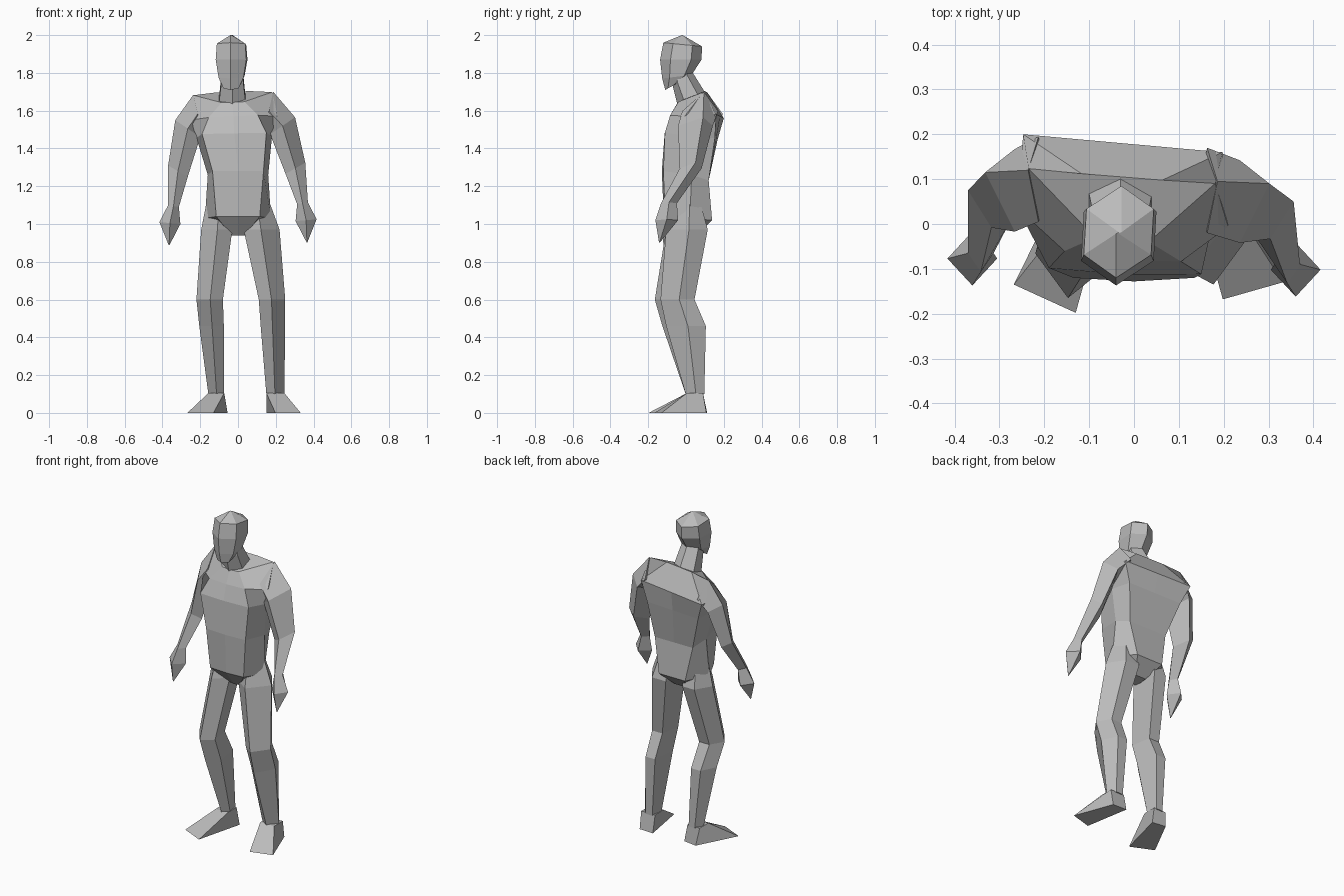
import bpy, bmesh, math
from mathutils import Vector

if "Cube" in bpy.data.objects:
    bpy.data.objects.remove(bpy.data.objects["Cube"], do_unlink=True)

grey = bpy.data.materials.new("plain grey")
grey.use_nodes = True
GREY = (0.5, 0.5, 0.5, 1)
grey.diffuse_color = GREY
grey.node_tree.nodes["Principled BSDF"].inputs["Base Color"].default_value = GREY


def loft(name, rings):
    """Skin a list of point rings into one closed, flat-shaded object."""
    bm = bmesh.new()
    loops = [[bm.verts.new(p) for p in ring] for ring in rings]
    for low, high in zip(loops, loops[1:]):
        for i in range(len(low)):
            j = (i + 1) % len(low)
            bm.faces.new((low[i], low[j], high[j], high[i]))
    bm.faces.new(loops[0])
    bm.faces.new(loops[-1])
    bmesh.ops.remove_doubles(bm, verts=bm.verts, dist=0.0005)
    bmesh.ops.recalc_face_normals(bm, faces=bm.faces)
    mesh = bpy.data.meshes.new(name)
    bm.to_mesh(mesh)
    bm.free()
    mesh.materials.append(grey)
    obj = bpy.data.objects.new(name, mesh)
    bpy.context.collection.objects.link(obj)
    return obj


def diamond(centre, u, v):
    """Four points at +-u and +-v."""
    c, u, v = Vector(centre), Vector(u), Vector(v)
    return [c + u, c + v, c - u, c - v]


def hexagon(centre, u, v):
    """Six points: two at +-u, and two pairs reaching +-v."""
    c, u, v = Vector(centre), Vector(u), Vector(v)
    points = []
    for i in range(6):
        a = math.pi * i / 3
        points.append(c + u * math.cos(a) + v * math.sin(a) / math.sin(math.pi / 3))
    return points


def torso_ring(cx, yaw, front, side, back):
    """Eight points, from (half width, y, z) for front, side and back."""
    fw, fy, fz = front
    right = [(-w, y, z) for w, y, z in (front, side, back)]
    left = [(-x, y, z) for x, y, z in reversed(right)]
    ring = [(0, fy - 0.008, fz)] + right + [(0, back[1], back[2])] + left
    return [(x + cx, y - yaw * x, z + yaw * x / 2) for x, y, z in ring]


def leg_ring(inner, outer, front, back, z):
    """Five points: shin ridge, inner front, two at the back, outer side."""
    outline = [(0.48, 0), (0, 0.3), (0.15, 1), (0.65, 1), (1, 0.55)]
    return [(inner + s * (outer - inner), front + t * (back - front), z)
            for s, t in outline]


# Torso, from crotch to collar, turning slightly towards the top
loft("torso", [
    torso_ring(0, 0, (0.035, -0.03, 0.94), (0.04, 0.01, 0.94), (0.035, 0.06, 0.94)),
    torso_ring(0, 0, (0.115, -0.11, 1.04), (0.175, 0.02, 1.03), (0.09, 0.138, 1.02)),
    torso_ring(0, 0, (0.135, -0.12, 1.28), (0.16, 0.03, 1.26), (0.13, 0.12, 1.23)),
    torso_ring(-0.02, 0.04, (0.17, -0.105, 1.48), (0.2, 0.03, 1.46), (0.18, 0.16, 1.45)),
    torso_ring(-0.025, 0.09, (0.13, -0.072, 1.57), (0.235, 0.015, 1.56), (0.222, 0.18, 1.57)),
    torso_ring(-0.027, 0.08, (0.06, -0.035, 1.645), (0.208, 0.107, 1.69), (0.09, 0.105, 1.7)),
])

# Neck leaning forward into the head
loft("neck", [
    hexagon((-0.03, 0.03, 1.66), (0, -0.075, -0.03), (0.07, 0, 0)),
    hexagon((-0.03, -0.02, 1.77), (0, -0.05, -0.04), (0.058, 0, 0)),
    hexagon((-0.03, -0.02, 1.83), (0, -0.04, 0), (0.05, 0, 0)),
])

# Faceted head, from chin to crown
head = [  # front y, front z, back y, back z, half width
    (-0.11, 1.71, -0.055, 1.74, 0.04),
    (-0.126, 1.77, 0.03, 1.79, 0.066),
    (-0.137, 1.87, 0.082, 1.87, 0.081),
    (-0.12, 1.96, 0.085, 1.94, 0.075),
    (-0.022, 2.0, -0.018, 2.0, 0.002),
]
loft("head", [
    hexagon((-0.034, (fy + by) / 2, (fz + bz) / 2),
            (-0.006, (fy - by) / 2, (fz - bz) / 2), (w, 0, 0))
    for fy, fz, by, bz, w in head])

# Arms, from shoulder to fingertips
arm = [  # outer x, outer z, inner x, inner z, y, half depth, outward sweep back
    (0.236, 1.685, 0.19, 1.48, 0.1, 0.095, 0.02),
    (0.332, 1.55, 0.2, 1.46, 0.075, 0.092, 0.04),
    (0.37, 1.31, 0.266, 1.25, 0.05, 0.058, 0.025),
    (0.37, 1.1, 0.313, 1.09, -0.065, 0.042, 0),
    (0.416, 1.01, 0.305, 1.0, -0.077, 0.06, 0),
    (0.367, 0.888, 0.363, 0.888, -0.115, 0.003, 0),
]
left_pull = (0.05, 0.03, 0.014, 0, 0, 0)
for name, side in (("right_arm", -1), ("left_arm", 1)):
    rings = []
    for (ox, oz, ix, iz, y, depth, sweep), pull in zip(arm, left_pull):
        if side > 0:
            ox, ix, y = ox - pull, ix - pull, y - 0.025
            oz, iz = oz + 0.015, iz + 0.015
        rings.append(diamond((side * (ox + ix) / 2, y, (oz + iz) / 2),
                             (side * (ox - ix) / 2, sweep, (oz - iz) / 2),
                             (0, depth, 0)))
    loft(name, rings)

# Legs, ridged along the shin, from hip to ankle
leg = [(-0.05, 0.075, 1.12), (-0.105, 0.115, 0.97), (-0.165, 0.015, 0.6),
       (-0.125, 0.085, 0.46), (-0.002, 0.097, 0.1)]  # front y, back y, z
leg_sides = {  # inner x, outer x and backward shift at each level
    "right_leg": ((-0.04, -0.165, 0), (-0.03, -0.195, 0), (-0.08, -0.22, 0),
                  (-0.075, -0.205, 0), (-0.073, -0.157, 0)),
    "left_leg": ((0.04, 0.165, 0), (0.03, 0.22, 0), (0.11, 0.25, 0.03),
                 (0.12, 0.25, 0.02), (0.15, 0.245, 0)),
}
for name, spans in leg_sides.items():
    loft(name, [leg_ring(a, b, f + dy, k + dy, z)
                for (a, b, dy), (f, k, z) in zip(spans, leg)])

# Wedge feet, splayed outwards: ankle above a flat sole
feet = {  # ankle inner and outer x, sole corners
    "right_foot": ((-0.073, -0.157),
                   ((-0.13, -0.198), (-0.268, -0.135), (-0.142, 0.108), (-0.055, 0.095))),
    "left_foot": ((0.15, 0.245),
                  ((0.198, -0.168), (0.332, -0.13), (0.243, 0.108), (0.15, 0.112))),
}
for name, ((a, b), sole) in feet.items():
    ankle = [(a, 0.005, 0.105), (b, 0.005, 0.105), (b, 0.09, 0.105), (a, 0.09, 0.105)]
    loft(name, [[(x, y, 0) for x, y in sole], ankle])
